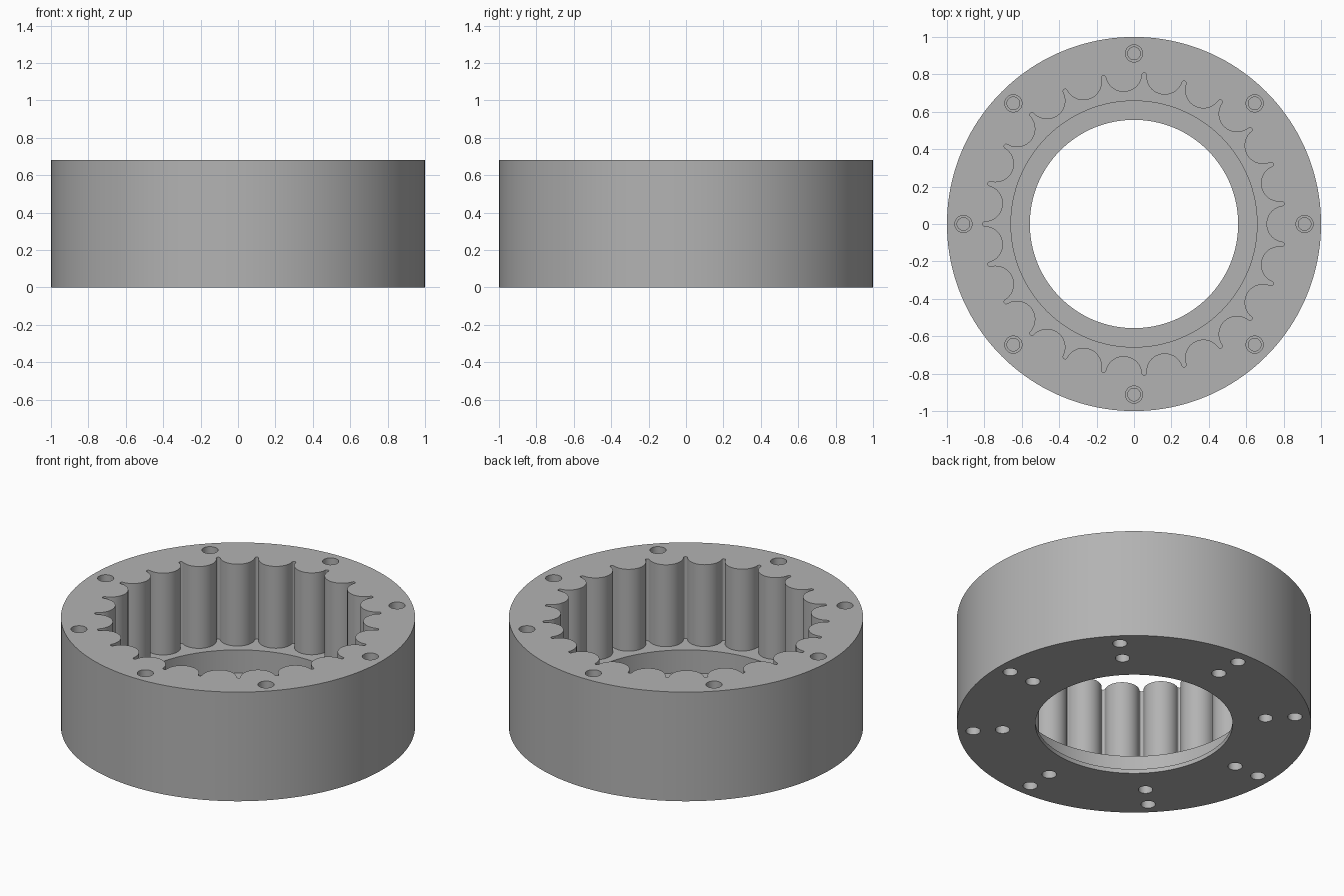
import bpy, bmesh
from math import sin, cos, pi, radians

cube = bpy.data.objects.get("Cube")
if cube:
    bpy.data.objects.remove(cube, do_unlink=True)

HEIGHT = 0.68
FLOOR = 0.17          # top of the base flange
LEDGE = 0.027         # thin lip around the bore
LOBES = 23
LOBE_PITCH = 0.807    # radius on which the lobe centres sit
LOBE_R = 0.0985

steel = bpy.data.materials.new("grey steel")
steel.use_nodes = True
grey = (0.45, 0.45, 0.45, 1)
steel.diffuse_color = grey
steel.node_tree.nodes["Principled BSDF"].inputs["Base Color"].default_value = grey

bm = bmesh.new()


def circle(radius, sides, cx=0, cy=0):
    return [(cx + radius * cos(2 * pi * i / sides), cy + radius * sin(2 * pi * i / sides))
            for i in range(sides)]


def lobed_outline():
    """Half-round lobes pointing inward, joined by narrow rounded slots."""
    half = pi / LOBES
    gap = LOBE_PITCH * sin(half) - LOBE_R
    slot = LOBE_PITCH * cos(half)
    sweep = pi / 2 - half
    points = []
    for k in range(LOBES):
        a = 2 * half * k
        cx, cy = LOBE_PITCH * cos(a), LOBE_PITCH * sin(a)
        # lobe arc, tip facing the axis
        for i in range(25):
            t = a + pi + sweep - 2 * sweep * i / 24
            points.append((cx + LOBE_R * cos(t), cy + LOBE_R * sin(t)))
        # rounded slot end
        b = a + half
        for i in range(1, 8):
            t = b - pi / 2 + pi * i / 8
            points.append((slot * cos(b) + gap * cos(t), slot * sin(b) + gap * sin(t)))
    return points


def loop(outline, z):
    """Closed ring of vertices and edges at height z."""
    verts = [bm.verts.new((x, y, z)) for x, y in outline]
    for i, v in enumerate(verts):
        bm.edges.new((v, verts[i - 1]))
    return verts


def bridge(a, b):
    """Quads between two rings with equal vertex counts."""
    for i in range(len(a)):
        bm.faces.new((a[i - 1], a[i], b[i], b[i - 1]))


def fill(rings, up):
    """Flat face bounded by an outer ring, with the other rings as holes."""
    edges = [bm.edges.get((v, ring[i - 1])) for ring in rings for i, v in enumerate(ring)]
    bmesh.ops.triangle_fill(bm, edges=edges, use_beauty=True, normal=(0, 0, up))


def drill(pitch, steps):
    """Eight blind holes from (radius, z) steps; returns their mouth rings."""
    mouths = []
    for k in range(8):
        cx, cy = pitch * cos(k * pi / 4), pitch * sin(k * pi / 4)
        rings = [loop(circle(r, 24, cx, cy), z) for r, z in steps]
        for a, b in zip(rings, rings[1:]):
            bridge(a, b)
        bm.faces.new(rings[-1])
        mouths.append(rings[0])
    return mouths


# Outer wall
rim_low = loop(circle(1, 160), 0)
rim_high = loop(circle(1, 160), HEIGHT)
bridge(rim_low, rim_high)

# Lobed pocket wall
pocket_low = loop(lobed_outline(), FLOOR)
pocket_high = loop(lobed_outline(), HEIGHT)
bridge(pocket_low, pocket_high)

# Counterbore, ledge and bore
bore = [loop(circle(r, 128), z) for r, z in
        ((0.658, FLOOR), (0.658, LEDGE), (0.557, LEDGE), (0.557, 0))]
for upper, lower in zip(bore, bore[1:]):
    bridge(upper, lower)

# Stepped bolt holes in the top, two rings of plain ones in the base
top_holes = drill(0.912, ((0.046, HEIGHT), (0.046, HEIGHT - 0.2),
                          (0.034, HEIGHT - 0.2), (0.034, HEIGHT - 0.26)))
base_holes = (drill(0.912, ((0.041, 0), (0.041, 0.14)))
              + drill(0.745, ((0.041, 0), (0.041, 0.12))))

# Flat faces
fill([rim_high, pocket_high] + top_holes, 1)
fill([pocket_low, bore[0]], 1)
fill([rim_low, bore[-1]] + base_holes, -1)

bmesh.ops.recalc_face_normals(bm, faces=bm.faces[:])
mesh = bpy.data.meshes.new("ring_housing")
bm.to_mesh(mesh)
bm.free()
mesh.materials.append(steel)
body = bpy.data.objects.new("ring_housing", mesh)
bpy.context.collection.objects.link(body)

bpy.ops.object.select_all(action="DESELECT")
body.select_set(True)
bpy.context.view_layer.objects.active = body
bpy.ops.object.shade_smooth_by_angle(angle=radians(30))
